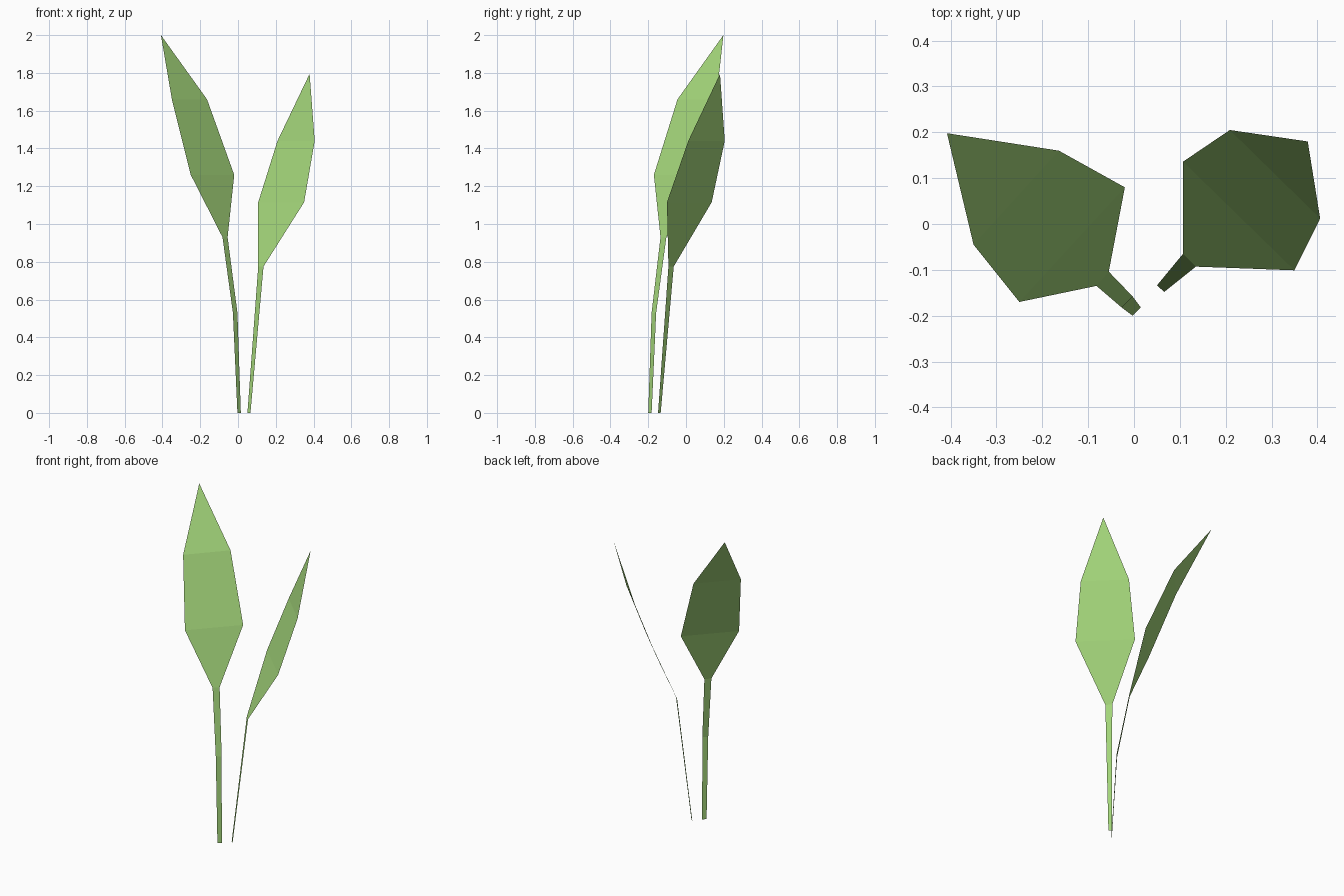
import bpy
import bmesh

if "Cube" in bpy.data.objects:
    bpy.data.objects.remove(bpy.data.objects["Cube"])

green = bpy.data.materials.new("leaf green")
green.diffuse_color = (0.37, 0.67, 0.195, 1.0)
green.use_nodes = True
green.node_tree.nodes["Principled BSDF"].inputs["Base Color"].default_value = green.diffuse_color


def make_leaf(name, sections, tip):
    """Flat-shaded sheet: each section is (height, left xy, right xy), closed by a tip."""
    bm = bmesh.new()
    rows = [[bm.verts.new((*p, z)) for p in (left, right)]
            for z, left, right in sections]
    for (a, b), (d, c) in zip(rows, rows[1:]):
        bm.faces.new((a, b, c, d))
    bm.faces.new((*rows[-1], bm.verts.new(tip)))
    mesh = bpy.data.meshes.new(name)
    bm.to_mesh(mesh)
    bm.free()
    mesh.materials.append(green)
    obj = bpy.data.objects.new(name, mesh)
    bpy.context.collection.objects.link(obj)
    return obj


# tall leaf: bent narrow stem, then a broad blade leaning left and back
make_leaf("tall_leaf", [
    (0.00, (-0.003, -0.200), (0.015, -0.182)),
    (0.53, (-0.027, -0.182), (-0.003, -0.158)),
    (0.93, (-0.082, -0.135), (-0.055, -0.104)),
    (1.26, (-0.250, -0.170), (-0.020, 0.080)),
    (1.66, (-0.350, -0.045), (-0.164, 0.160)),
], (-0.408, 0.198, 2.0))

# short leaf: straight stem, blade leaning right and back
make_leaf("short_leaf", [
    (0.00, (0.050, -0.134), (0.066, -0.148)),
    (0.775, (0.107, -0.065), (0.135, -0.093)),
    (1.115, (0.107, 0.136), (0.350, -0.101)),
    (1.44, (0.209, 0.205), (0.406, 0.012)),
], (0.379, 0.180, 1.795))
